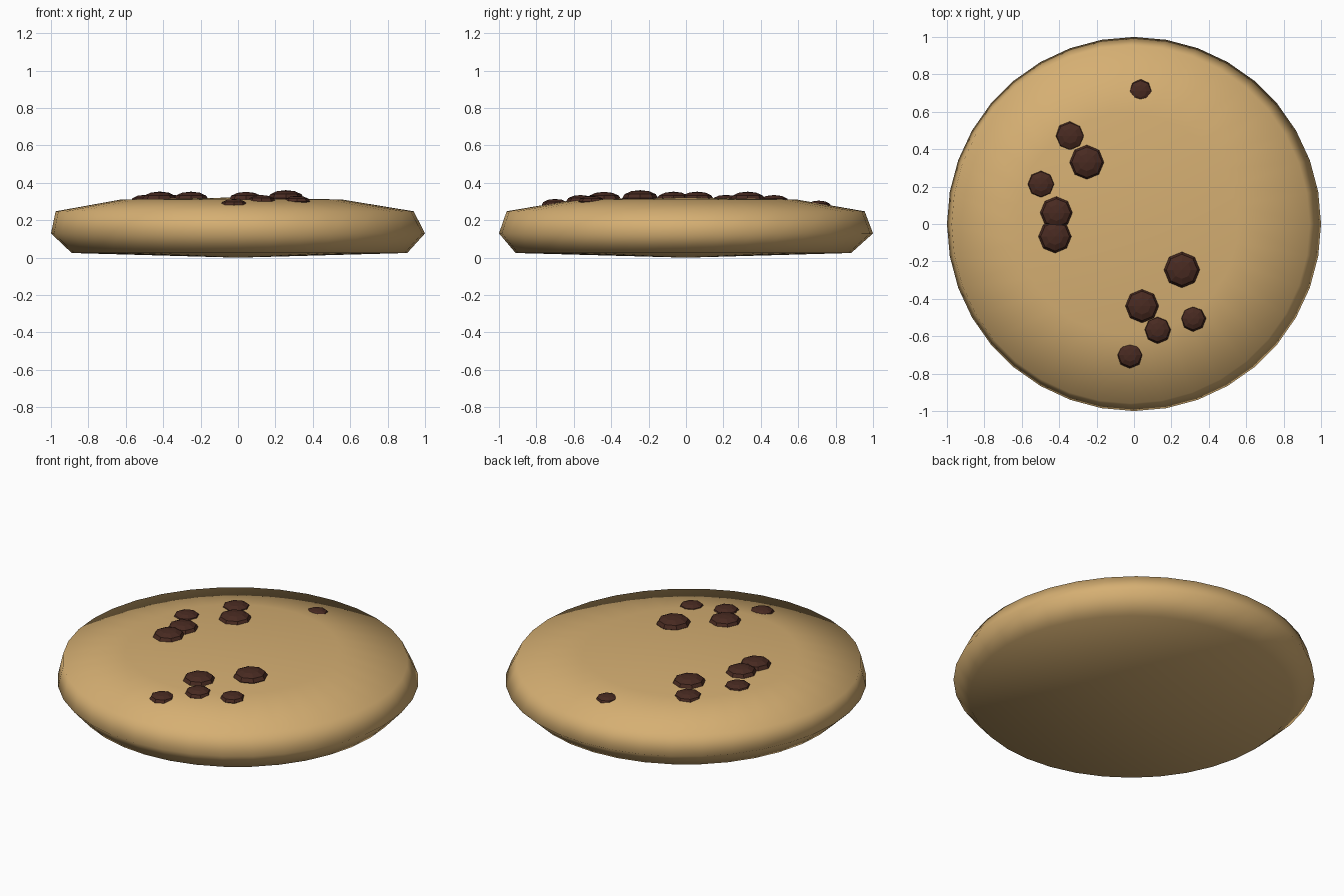
import bpy, bmesh, math
from mathutils import Matrix

if "Cube" in bpy.data.objects:
    bpy.data.objects.remove(bpy.data.objects["Cube"])

def material(name, rgb):
    m = bpy.data.materials.new(name)
    m.diffuse_color = (*rgb, 1)
    m.use_nodes = True
    m.node_tree.nodes["Principled BSDF"].inputs["Base Color"].default_value = m.diffuse_color
    return m

def finish(name, bm, mat, smooth):
    bmesh.ops.recalc_face_normals(bm, faces=bm.faces)
    for f in bm.faces:
        f.smooth = smooth
    me = bpy.data.meshes.new(name)
    bm.to_mesh(me)
    bm.free()
    me.materials.append(mat)
    ob = bpy.data.objects.new(name, me)
    bpy.context.collection.objects.link(ob)
    return ob

dough_mat = material("dough", (0.67, 0.43, 0.17))
chip_mat = material("chocolate", (0.065, 0.023, 0.015))

# Cookie dough: slightly off-centre rings (x, y, radius, z), bottom to top
SIDES = 36
rings = [(0.008, -0.014, 0.897, 0.025), (0, 0, 1.0, 0.13),
         (-0.018, -0.002, 0.957, 0.248), (-0.035, 0, 0.59, 0.311)]
bm = bmesh.new()
loops = []
for cx, cy, r, z in rings:
    loops.append([bm.verts.new((cx + r * math.cos(2 * math.pi * i / SIDES),
                                cy + r * math.sin(2 * math.pi * i / SIDES), z))
                  for i in range(SIDES)])
bottom = bm.verts.new((0, 0, 0))
top = bm.verts.new((0, 0, 0.322))
for i in range(SIDES):
    j = (i + 1) % SIDES
    for a, b in zip(loops, loops[1:]):
        bm.faces.new((a[i], a[j], b[j], b[i]))
    bm.faces.new((bottom, loops[0][j], loops[0][i]))
    bm.faces.new((top, loops[-1][i], loops[-1][j]))
finish("cookie_dough", bm, dough_mat, True)

# Chocolate chips: flattened eight-sided balls (x, y, radius, top height)
chips = [(0.035, 0.71, 0.066, 0.305), (-0.342, 0.47, 0.082, 0.335),
         (-0.252, 0.33, 0.094, 0.353), (-0.497, 0.213, 0.077, 0.336),
         (-0.415, 0.06, 0.087, 0.353), (-0.422, -0.067, 0.089, 0.353),
         (0.256, -0.245, 0.096, 0.361), (0.043, -0.438, 0.091, 0.352),
         (0.126, -0.565, 0.075, 0.335), (0.316, -0.505, 0.07, 0.331),
         (-0.022, -0.7, 0.072, 0.314)]
for n, (x, y, r, z) in enumerate(chips, 1):
    bm = bmesh.new()
    bmesh.ops.create_uvsphere(bm, u_segments=8, v_segments=6, radius=r)
    h = 0.45
    bmesh.ops.transform(bm, verts=bm.verts, matrix=Matrix.Translation((x, y, z - r * h))
                        @ Matrix.Diagonal((1, 1, h, 1)))
    finish(f"chocolate_chip_{n}", bm, chip_mat, False)
